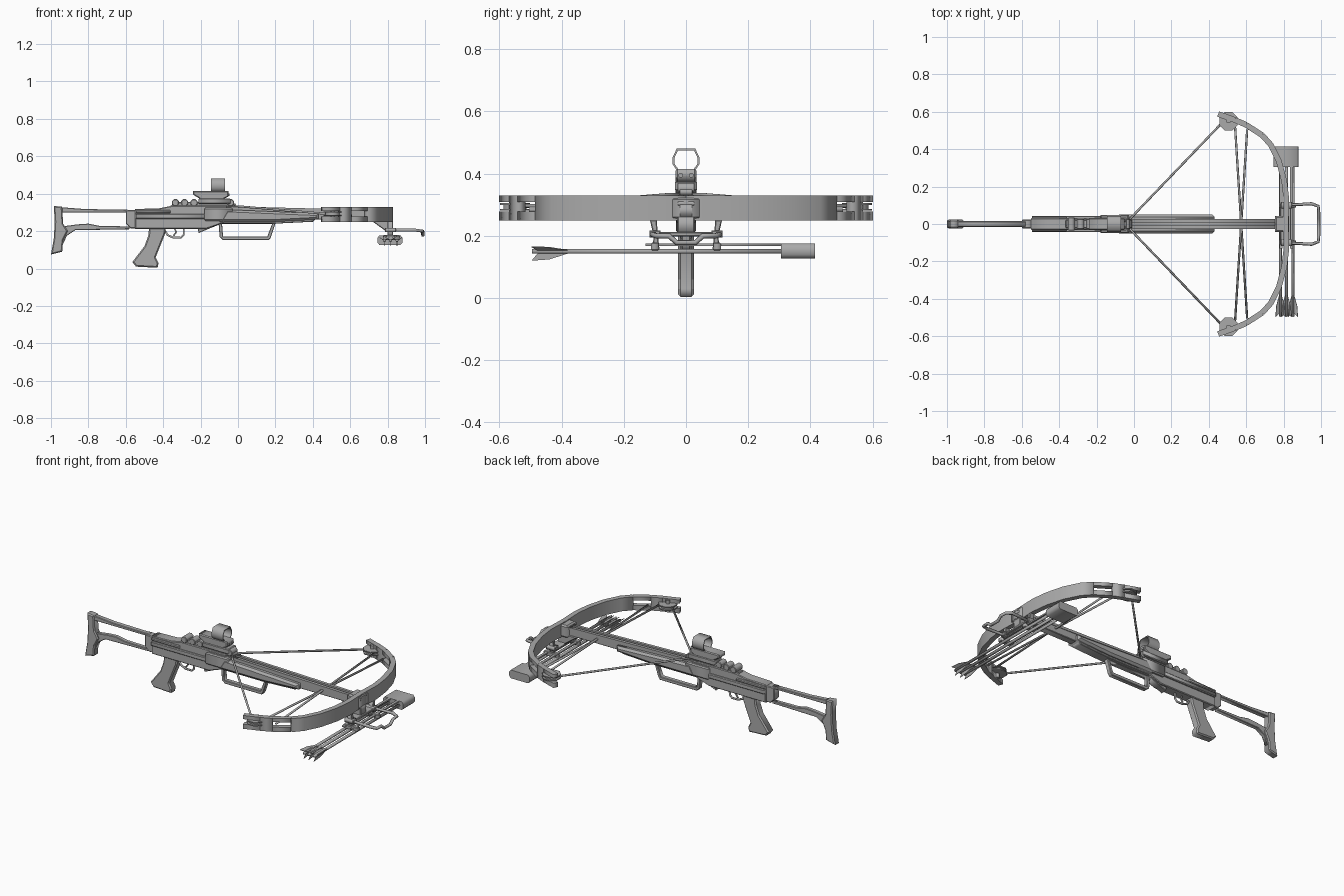
import bpy, bmesh, math
from mathutils import Matrix, Vector

cube = bpy.data.objects.get("Cube")
if cube:
    bpy.data.objects.remove(cube)

grey = bpy.data.materials.new("plain grey")
grey.use_nodes = True
grey.diffuse_color = (0.4, 0.4, 0.4, 1)
grey.node_tree.nodes["Principled BSDF"].inputs["Base Color"].default_value = (0.4, 0.4, 0.4, 1)

# Frames that lay a flat outline in each plane
SIDE = Matrix.Rotation(math.pi / 2, 4, 'X')
TOP = Matrix.Identity(4)
END = Matrix(((0, 0, 1, 0), (1, 0, 0, 0), (0, 1, 0, 0), (0, 0, 0, 1)))


def finish(name, curve, frame=TOP, bevel=0):
    """Turn a curve into a clean mesh object."""
    temp = bpy.data.objects.new(name + "_temp", curve)
    bpy.context.collection.objects.link(temp)
    deps = bpy.context.evaluated_depsgraph_get()
    mesh = bpy.data.meshes.new_from_object(temp.evaluated_get(deps))
    bpy.data.objects.remove(temp)
    bm = bmesh.new()
    bm.from_mesh(mesh)
    bmesh.ops.remove_doubles(bm, verts=bm.verts, dist=0.0002)
    bmesh.ops.recalc_face_normals(bm, faces=bm.faces)
    if bevel:
        rims = [e for e in bm.edges if len(e.link_faces) == 2 and e.calc_face_angle() > 1
                and abs(e.verts[0].co.z - e.verts[1].co.z) < 0.0005]
        bmesh.ops.bevel(bm, geom=rims, offset=bevel, segments=1, affect='EDGES')
    bm.transform(frame)
    bm.to_mesh(mesh)
    bm.free()
    mesh.materials.clear()
    mesh.materials.append(grey)
    obj = bpy.data.objects.new(name, mesh)
    bpy.context.collection.objects.link(obj)
    return obj


def add_spline(curve, pts, closed):
    s = curve.splines.new('POLY')
    s.points.add(len(pts) - 1)
    for p, co in zip(s.points, pts):
        p.co = (*co, 0, 1) if len(co) == 2 else (*co, 1)
    s.use_cyclic_u = closed


def plate(name, loops, lo, hi, frame=SIDE, bevel=0):
    """Extrude outlines (later loops are holes) from lo to hi across their plane."""
    curve = bpy.data.curves.new(name, 'CURVE')
    curve.dimensions = '2D'
    curve.fill_mode = 'BOTH'
    curve.extrude = (hi - lo) / 2
    for loop in loops:
        add_spline(curve, loop, True)
    mid = (lo + hi) / 2
    return finish(name, curve, frame @ Matrix.Translation((0, 0, mid)), bevel)


def side(name, pts, half, bevel=0, *holes):
    return plate(name, [pts, *holes], -half, half, SIDE, bevel)


def rect(a, b, c, d):
    return [(a, c), (b, c), (b, d), (a, d)]


def box(name, x0, x1, y0, y1, z0, z1, bevel=0):
    return plate(name, [rect(x0, x1, y0, y1)], z0, z1, TOP, bevel)


def disc(x, y, r, n=8):
    return [(x + r * math.cos(math.tau * (i + .5) / n), y + r * math.sin(math.tau * (i + .5) / n))
            for i in range(n)]


def tube(name, pts, r, closed=False):
    curve = bpy.data.curves.new(name, 'CURVE')
    curve.dimensions = '3D'
    curve.bevel_depth = r
    curve.bevel_resolution = 1
    curve.use_fill_caps = True
    add_spline(curve, pts, closed)
    return finish(name, curve)


def ribbon(pts, w):
    """Outline of a band of width w along an open path."""
    left, right = [], []
    for i, p in enumerate(pts):
        d = Vector(pts[min(i + 1, len(pts) - 1)]) - Vector(pts[max(i - 1, 0)])
        n = Vector((-d.y, d.x)).normalized() * w / 2
        left.append(tuple(Vector(p) + n))
        right.append(tuple(Vector(p) - n))
    return left + right[::-1]


# Skeleton stock
side("butt_plate", [(-.985, .335), (-.94, .33), (-.935, .24), (-.91, .2), (-.935, .15),
                    (-.94, .09), (-1, .075), (-.985, .16), (-.98, .25)], .023, .006)
side("stock_upper_bar", [(-.95, .328), (-.82, .318), (-.58, .314), (-.58, .3), (-.95, .3)], .015, .003)
side("stock_lower_bar", [(-.94, .12), (-.915, .175), (-.87, .205), (-.58, .21), (-.58, .225),
                         (-.74, .228), (-.8, .24), (-.86, .236), (-.94, .225)], .013, .003)

# Receiver
side("stock_joint", [(-.6, .312), (-.54, .312), (-.54, .215), (-.575, .215), (-.6, .24)], .024, .004)
side("receiver", [(-.55, .318), (-.42, .322), (-.35, .336), (-.06, .336), (-.06, .25),
                  (-.17, .212), (-.55, .212)], .032, .004)
box("receiver_rib", -.545, -.1, -.043, .043, .265, .292, .004)
box("receiver_rear_cover", -.545, -.36, -.04, .04, .295, .312, .004)
box("receiver_front_cover", -.18, -.03, -.048, .048, .255, .325, .006)
side("latch_wedge", [(-.22, .235), (-.1, .235), (-.15, .215), (-.21, .19)], .02, .003)

# Pistol grip and trigger
side("pistol_grip", [(-.475, .22), (-.385, .22), (-.39, .185), (-.44, .06), (-.425, .03), (-.43, .004),
                     (-.545, .01), (-.565, .035), (-.5, .12), (-.48, .175)], .025, .007)
tube("trigger_guard", [(-.39, 0, .2), (-.375, 0, .178), (-.345, 0, .165), (-.305, 0, .165),
                       (-.29, 0, .18), (-.29, 0, .215)], .006)
tube("trigger", [(-.34, 0, .215), (-.33, 0, .195), (-.345, 0, .175)], .005)

# Fore stock, rail and hand loop
side("fore_stock", [(-.06, .315), (.43, .295), (.43, .262), (.2, .25), (-.1, .25)], .05, .012)
side("fore_stock_keel", [(-.12, .26), (.42, .268), (.4, .25), (.2, .24), (-.1, .24)], .03, .003)
side("barrel", [(-.06, .32), (.83, .3), (.83, .262), (.4, .262), (-.06, .27)], .022, .003)
for s in (-1, 1):
    plate("rail_strip", [[(-.06, .333), (.83, .31), (.83, .297), (-.06, .315)]],
          s * .017 - .009, s * .017 + .009)
side("hand_loop", [(-.105, .255), (.205, .255), (.175, .165), (.165, .152), (-.08, .152), (-.098, .168)],
     .014, .003, [(-.085, .238), (.182, .238), (.157, .172), (-.08, .172)])

# Sight rail, mounts and sight
side("sight_rail", [(-.37, .33), (-.02, .33), (-.01, .345), (-.04, .355), (-.33, .355)], .022, .003)
for x in (-.335, -.285, -.235, -.04):
    side("rail_clamp", disc(x, .352, .02), .034 if x < -.3 else .028, .003)
box("sight_mount", -.21, -.04, -.036, .036, .345, .375, .004)
side("sight_body", [(-.24, .415), (-.05, .415), (-.05, .385), (-.08, .37), (-.2, .37), (-.24, .395)],
     .033, .005)
for y in (-.017, .017):
    plate("sight_screw", [disc(y, .395, .008)], -.052, -.045, END)
hood = [(-.028, .408), (-.043, .43), (-.043, .452), (-.03, .48), (.03, .48), (.043, .452),
        (.043, .43), (.028, .408)]
inner = [(y * .86, .444 + (z - .444) * .86) for y, z in hood]
plate("sight_hood", [hood, inner], -.145, -.07, END)

# Bow limbs, with a slot and a fork near each tip
tip = [(.45, .588), (.54, .556)]
bridge = [(.54, .556), (.6, .53)]
slot = [(.6, .53), (.685, .475)]
bow = [(.685, .475), (.73, .425), (.775, .335), (.803, .23), (.815, .13), (.812, .05), (.81, -.01)]
bands = ((tip, .25, .278), (tip, .308, .33), (bridge, .25, .33),
         (slot, .25, .278), (slot, .308, .33), (bow, .25, .33))
for s in (-1, 1):
    for path, z0, z1 in bands:
        plate("bow_limb", [ribbon([(x, s * y) for x, y in path], .03)], z0, z1, TOP)
    # Cams, axles and strings
    plate("cam", [disc(.505, s * .55, .053)], .281, .287, TOP)
    plate("cam", [disc(.505, s * .55, .053)], .299, .305, TOP)
    plate("cam_core", [disc(.505, s * .55, .04)], .287, .299, TOP)
    plate("cam_axle", [disc(.505, s * .55, .012)], .255, .325, TOP)
    tube("bow_string", [(.465, s * .535, .293), (0, s * .05, .333), (-.035, s * .012, .333)], .006)
    tube("cable", [(.54, s * .525, .297), (.605, s * -.505, .283)], .006)
box("string_catch", -.06, -.02, -.02, .02, .322, .342, .003)
box("bow_mount", .755, .83, -.043, .043, .252, .325, .008)
side("bow_mount_wedge", [(.7, .265), (.83, .265), (.83, .21), (.79, .2)], .028, .004)

# Stirrup
half_loop = [(.79, .1, .205), (.95, .108, .205), (.985, .095, .2), (.988, .055, .2), (.988, .03, .178)]
loop = half_loop + [(x, -y, z) for x, y, z in half_loop[::-1]]
tube("stirrup", loop, .009, True)
box("stirrup_bar", .79, .84, -.11, .11, .198, .212, .003)

# Quiver brackets
for s in (-1, 1):
    plate("quiver_bracket", [[(s * .085, .155), (s * .108, .155), (s * .104, .2), (s * .116, .25),
                              (s * .094, .25), (s * .09, .2)]], .8, .83, END, .003)
    plate("bracket_cap", [rect(s * .1 - .018, s * .1 + .018, .195, .217)], .785, .845, END, .003)
    box("bracket_foot", .775, .865, s * .1 - .012, s * .1 + .012, .153, .178, .003)

# Quiver: hood, rods and three bolts with vanes
TO_Y = Matrix.Rotation(-math.pi / 2, 4, 'X') @ Matrix.Scale(-1, 4, (0, 1, 0))
hood_outline = [(.745, .14), (.755, .127), (.87, .127), (.88, .14), (.88, .163), (.87, .176),
                (.755, .176), (.745, .163)]
plate("quiver_hood", [hood_outline], .305, .415, TO_Y)
for x in (.787, .843):
    box("quiver_rod", x - .008, x + .008, -.13, .31, .168, .176)
for x in (.783, .815, .85):
    tube("bolt_shaft", [(x, -.495, .15), (x, .32, .15)], .0085)
    for k in range(3):
        turn = Matrix.Translation((x, 0, .15)) @ Matrix.Rotation(math.radians(90 + 120 * k), 4, 'Y')
        vane = [(.004, -.37), (.026, -.44), (.03, -.497), (.004, -.475)]
        plate("bolt_vane", [vane], -.0015, .0015, turn)
